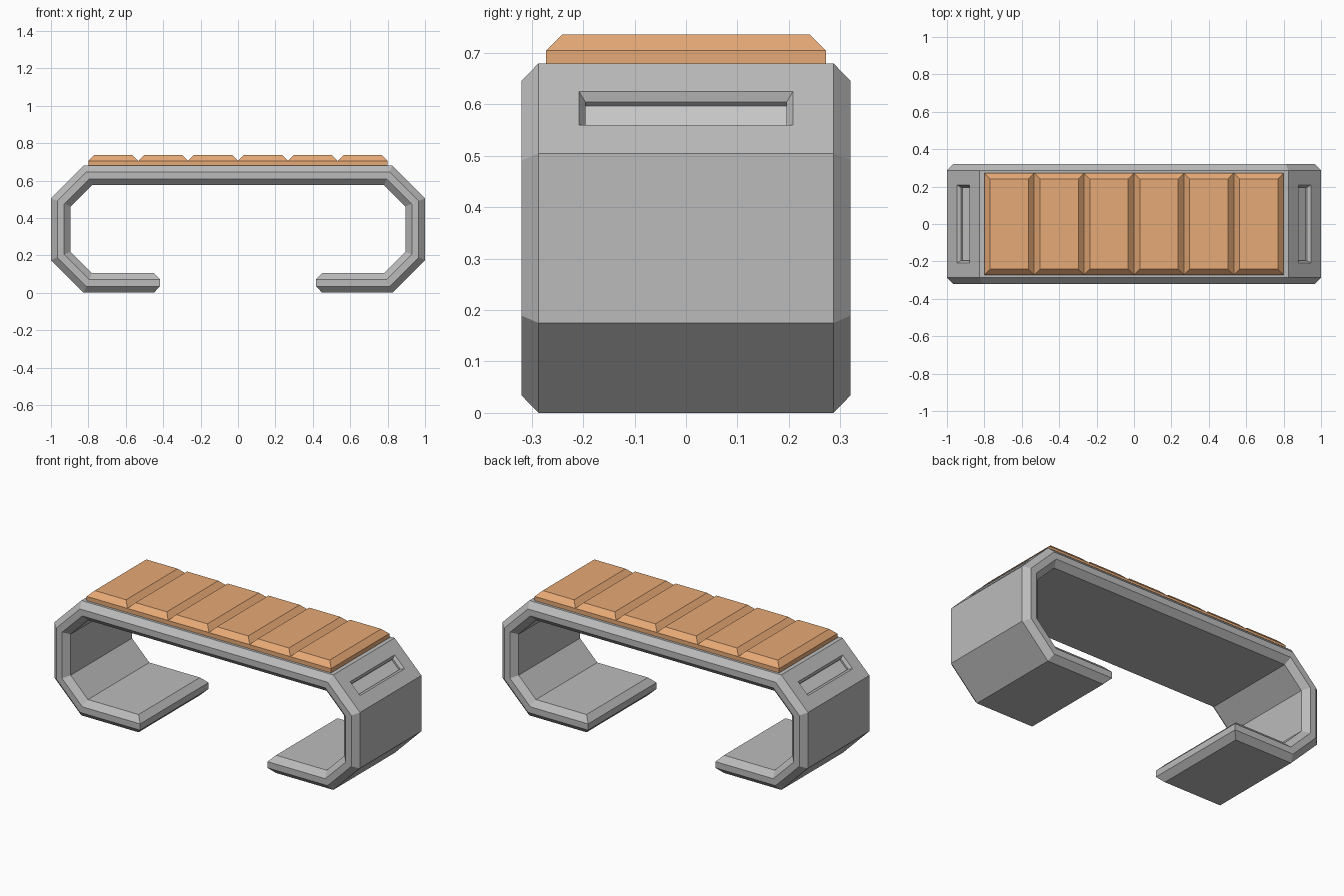
import bpy, bmesh
from math import tan, pi, sqrt
from mathutils import Vector

if "Cube" in bpy.data.objects:
    bpy.data.objects.remove(bpy.data.objects["Cube"])


def material(name, rgb):
    m = bpy.data.materials.new(name)
    m.diffuse_color = (*rgb, 1)
    m.use_nodes = True
    m.node_tree.nodes["Principled BSDF"].inputs["Base Color"].default_value = m.diffuse_color
    return m


def finish(name, bm, mats):
    bmesh.ops.remove_doubles(bm, verts=bm.verts[:], dist=1e-3)
    bmesh.ops.recalc_face_normals(bm, faces=bm.faces[:])
    me = bpy.data.meshes.new(name)
    bm.to_mesh(me)
    bm.free()
    for m in mats:
        me.materials.append(m)
    ob = bpy.data.objects.new(name, me)
    bpy.context.collection.objects.link(ob)
    return ob


def bridge(bm, a, b, closed=True, skip=()):
    n = len(a)
    for i in range(n if closed else n - 1):
        if i not in skip:
            j = (i + 1) % n
            bm.faces.new((a[i], a[j], b[j], b[i]))


# C-shaped frame: four offset layers of one bent strip, chamfered at every rim
def path(d, end):
    k = d * tan(pi / 8)
    half = [(end, d), (0.825 - k, d), (1 - d, 0.175 + k),
            (1 - d, 0.505 - k), (0.825 - k, 0.68 - d)]
    return half + [(-x, z) for x, z in reversed(half)]


bm = bmesh.new()
rings = []
for d, y, end in ((0, 0.287, 0.45), (0.034, 0.32, 0.417),
                  (0.071, 0.32, 0.417), (0.105, 0.287, 0.45)):
    pts = path(d, end)
    front = [bm.verts.new((x, -y, z)) for x, z in pts]
    back = [bm.verts.new((x, y, z)) for x, z in pts]
    rings.append((front, back))
for (f0, b0), (f1, b1) in zip(rings, rings[1:]):
    bridge(bm, f0 + b0[::-1], f1 + b1[::-1])
bridge(bm, *rings[0], closed=False, skip=(3, 5))   # slotted slopes left open
bridge(bm, *rings[3], closed=False)

# Recessed slot in each upper sloping face
r = sqrt(0.5)
for s in (1, -1):
    c = Vector((s * 0.9125, 0, 0.5925))
    v, n = Vector((-s * r, 0, r)), Vector((s * r, 0, r))
    prev = None
    for hy, hv, depth in ((0.287, 0.175 * r, 0), (0.208, 0.046, 0),
                          (0.196, 0.034, 0.016), (0.196, 0.034, 0.027)):
        ring = [bm.verts.new(c + Vector((0, a * hy, 0)) + v * (b * hv) - n * depth)
                for a, b in ((-1, -1), (1, -1), (1, 1), (-1, 1))]
        if prev:
            bridge(bm, prev, ring)
        prev = ring
    bm.faces.new(prev).material_index = 1
finish("bench_frame", bm, [material("frame_grey", (0.5, 0.5, 0.5)),
                           material("slot_light", (0.8, 0.8, 0.8))])

# Seat: six chamfered panels meeting in V grooves
bm = bmesh.new()
count, half_x, half_y, cham = 6, 0.8, 0.272, 0.031
w = 2 * half_x / count
for i in range(count):
    x0, x1 = -half_x + i * w, -half_x + (i + 1) * w
    levels = []
    for z, c in ((0.68, 0), (0.705, 0), (0.736, cham)):
        y = half_y - c
        levels.append([bm.verts.new(p) for p in (
            (x0 + c, -y, z), (x1 - c, -y, z), (x1 - c, y, z), (x0 + c, y, z))])
    hidden = ([1] if i < count - 1 else []) + ([3] if i else [])
    bridge(bm, levels[0], levels[1], skip=hidden)
    bridge(bm, levels[1], levels[2])
    bm.faces.new(levels[0])
    bm.faces.new(levels[2])
finish("seat_panels", bm, [material("seat_orange", (0.8, 0.4, 0.18))])
